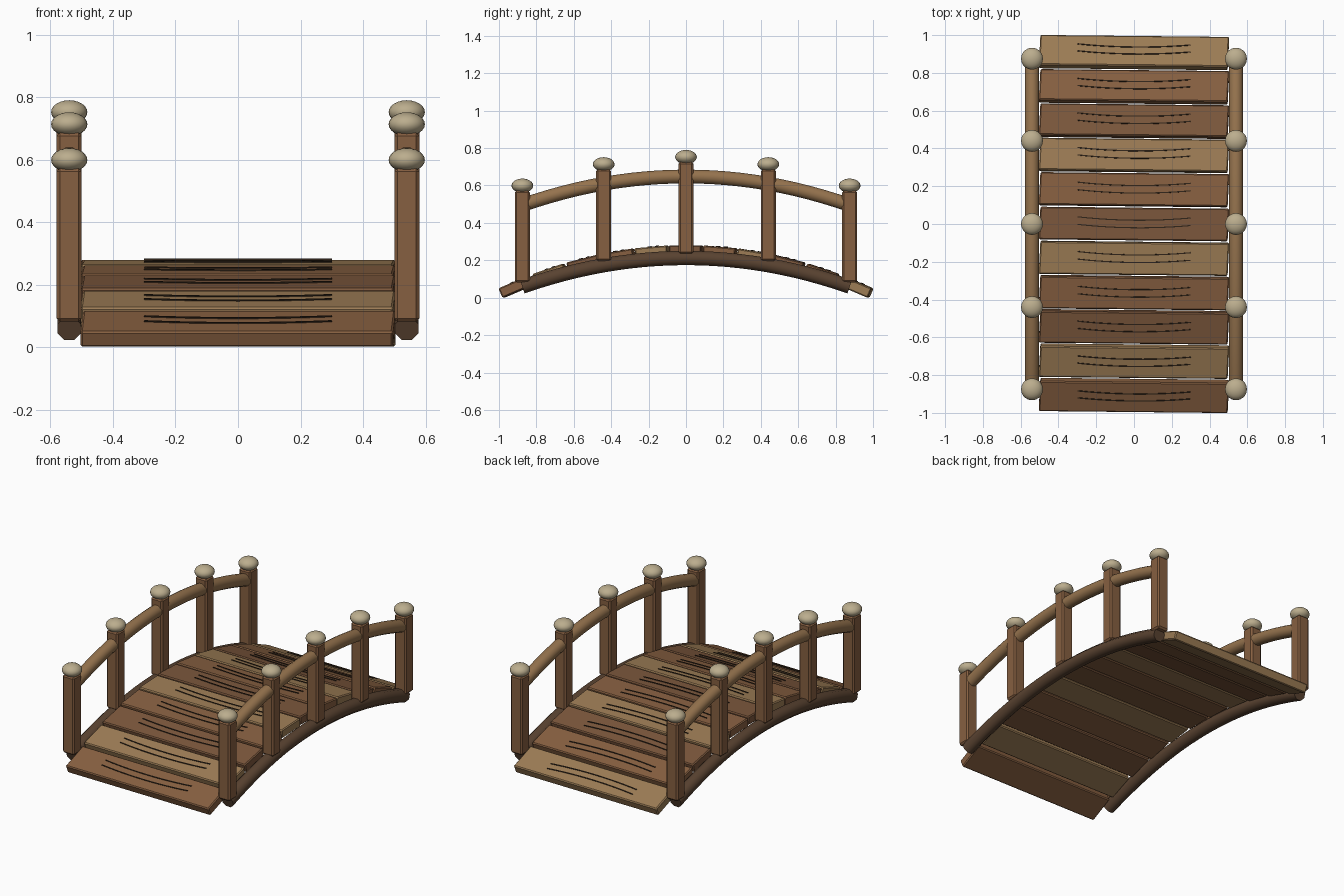
import bpy, bmesh, math
from mathutils import Vector, Matrix

if "Cube" in bpy.data.objects:
    bpy.data.objects.remove(bpy.data.objects["Cube"])


def mat(name, rgb):
    m = bpy.data.materials.new(name)
    m.diffuse_color = (*rgb, 1)
    m.use_nodes = True
    m.node_tree.nodes["Principled BSDF"].inputs["Base Color"].default_value = m.diffuse_color
    return m


LIGHT = mat("light_wood", (0.33, 0.20, 0.09))
MID = mat("mid_wood", (0.24, 0.115, 0.052))
DARK = mat("brown_wood", (0.20, 0.095, 0.045))
BEAM = mat("beam_wood", (0.10, 0.055, 0.03))
RAIL = mat("rail_wood", (0.30, 0.17, 0.075))
CAP = mat("cap_wood", (0.50, 0.42, 0.27))
GRAIN = mat("grain", (0.03, 0.018, 0.01))


def finish(bm, name, material, smooth=None):
    bmesh.ops.recalc_face_normals(bm, faces=bm.faces)
    me = bpy.data.meshes.new(name)
    bm.to_mesh(me)
    bm.free()
    ob = bpy.data.objects.new(name, me)
    bpy.context.collection.objects.link(ob)
    me.materials.append(material)
    if smooth:
        bpy.ops.object.select_all(action='DESELECT')
        bpy.context.view_layer.objects.active = ob
        ob.select_set(True)
        bpy.ops.object.shade_smooth_by_angle(angle=math.radians(smooth))
    return ob


def box(bm, size, bevel):
    bmesh.ops.create_cube(bm, size=1, matrix=Matrix.Diagonal((*size, 1)))
    bmesh.ops.bevel(bm, geom=bm.edges[:], offset=bevel, segments=1, affect='EDGES')


def tube(bm, path, radius, sides, up=Vector((0, 0, 1))):
    # sweep a regular polygon with flat sides along a path
    rings = []
    for i, p in enumerate(path):
        t = (path[min(i + 1, len(path) - 1)] - path[max(i - 1, 0)]).normalized()
        side = t.cross(up).normalized()
        nrm = side.cross(t)
        angles = [(k + 0.5) * math.tau / sides for k in range(sides)]
        rings.append([bm.verts.new(p + radius * (math.cos(a) * side + math.sin(a) * nrm))
                      for a in angles])
    for a, b in zip(rings, rings[1:]):
        for k in range(sides):
            j = (k + 1) % sides
            bm.faces.new((a[k], a[j], b[j], b[k]))
    bm.faces.new(rings[0])
    bm.faces.new(rings[-1])


def arch(x, z, half, n=24):
    ys = [half * (2 * i / n - 1) for i in range(n + 1)]
    return [Vector((x, y, z - 0.2 * y * y)) for y in ys]


# deck planks with two curved grain lines each
THICK = 0.055
for i in range(11):
    y = (i - 5) * 0.1815
    place = (Matrix.Translation((0, y, 0.252 - 0.235 * y * y))
             @ Matrix.Rotation(math.radians(-0.6), 4, 'Z')
             @ Matrix.Rotation(math.atan(-0.47 * y), 4, 'X'))
    bm = bmesh.new()
    box(bm, (1.0, 0.173, THICK), 0.006)
    for v in bm.verts:
        v.co.x += 0.04 * v.co.y
    bm.transform(place)
    finish(bm, f"plank_{i + 1}", (MID, LIGHT, DARK)[i % 3])

    bm = bmesh.new()
    for off in (0.035, -0.005):
        path = [Vector((x, off - 0.015 * (1 - (x / 0.3) ** 2), THICK / 2 + 0.001))
                for x in (0.3 * (k / 6 - 1) for k in range(13))]
        tube(bm, path, 0.004, 4)
    bm.transform(place)
    finish(bm, f"plank_grain_{i + 1}", GRAIN)

# side beams, handrails, posts and caps on both sides
for label, x in (("left", -0.54), ("right", 0.54)):
    bm = bmesh.new()
    tube(bm, arch(x, 0.212, 0.875), 0.041, 8)
    finish(bm, f"{label}_beam", BEAM, 50)

    bm = bmesh.new()
    tube(bm, arch(x, 0.648, 0.875), 0.038, 12)
    finish(bm, f"{label}_handrail", RAIL, 50)

    for n, y in enumerate((-0.875, -0.44, 0, 0.44, 0.875), 1):
        drop = 0.2 * y * y
        bm = bmesh.new()
        box(bm, (0.08, 0.08, 0.49), 0.01)
        bm.transform(Matrix.Translation((x, y, 0.48 - drop)))
        finish(bm, f"{label}_post_{n}", MID)

        bm = bmesh.new()
        bmesh.ops.create_uvsphere(bm, u_segments=20, v_segments=12, radius=1)
        bm.transform(Matrix.Translation((x, y, 0.752 - drop))
                     @ Matrix.Diagonal((0.058, 0.058, 0.038, 1)))
        finish(bm, f"{label}_post_cap_{n}", CAP, 60)
